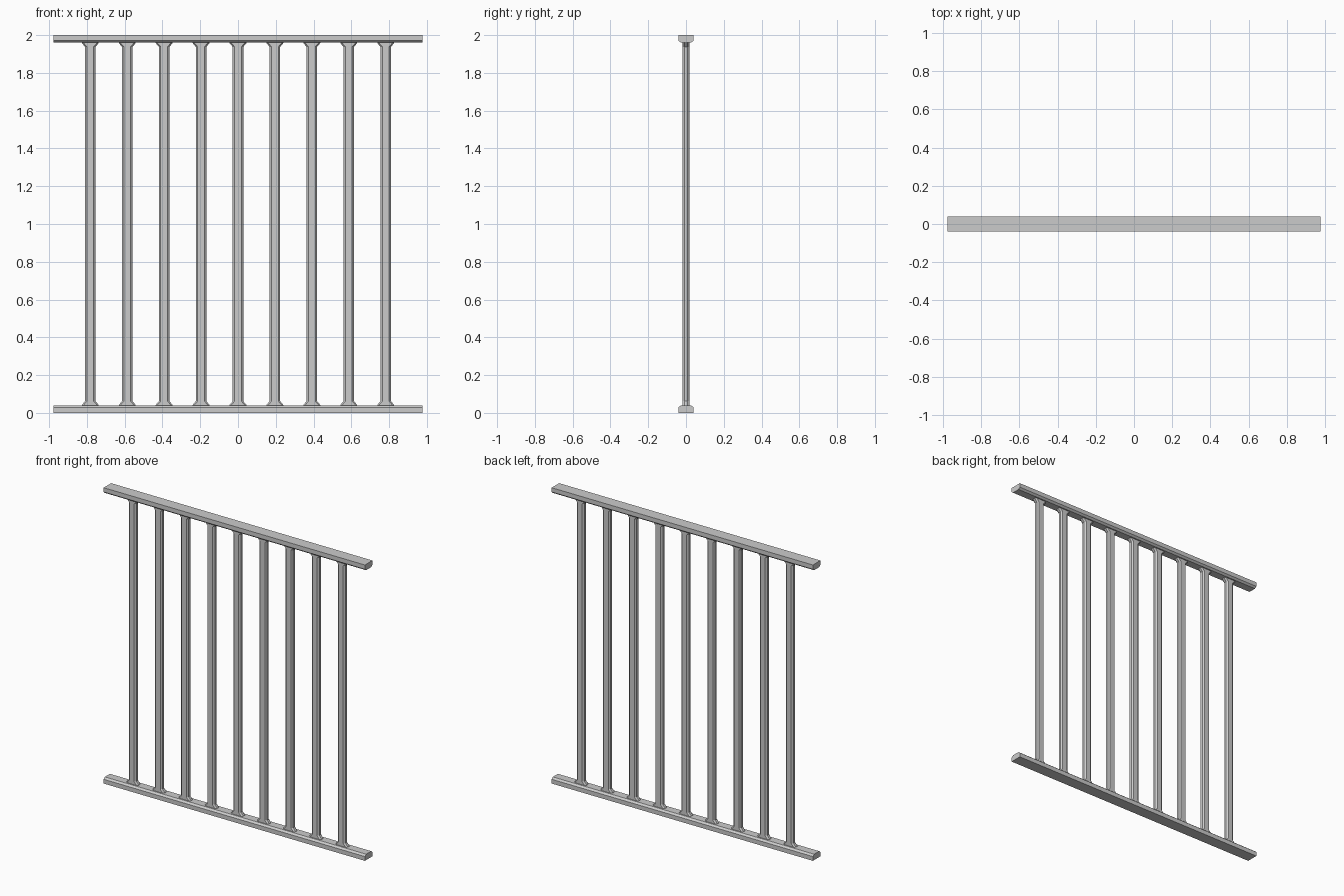
import bpy, bmesh

if "Cube" in bpy.data.objects:
    bpy.data.objects.remove(bpy.data.objects["Cube"])


def loft(name, rings):
    # Skin a list of equal-length rings and cap both ends
    bm = bmesh.new()
    vs = [[bm.verts.new(p) for p in r] for r in rings]
    n = len(vs[0])
    for a, b in zip(vs, vs[1:]):
        for i in range(n):
            j = (i + 1) % n
            bm.faces.new((a[i], a[j], b[j], b[i]))
    bm.faces.new(vs[0])
    bm.faces.new(vs[-1])
    bmesh.ops.recalc_face_normals(bm, faces=bm.faces)
    me = bpy.data.meshes.new(name)
    bm.to_mesh(me)
    bm.free()
    ob = bpy.data.objects.new(name, me)
    bpy.context.collection.objects.link(ob)
    return ob


# Rails: chamfered bars, the top one is the bottom one flipped
HALF = 0.977
profile = [(-0.04, 0), (0.04, 0), (0.04, 0.029), (0.027, 0.04),
           (-0.027, 0.04), (-0.04, 0.029)]


def rail(name, flip):
    sec = [(y, 2 - z if flip else z) for y, z in profile]
    loft(name, [[(x, y, z) for y, z in sec] for x in (-HALF, HALF)])


rail("bottom_rail", False)
rail("top_rail", True)


# Bars: chamfered flat section, flared sideways where they meet the rails
def section(hx, z, hy=0.0185, cx=0.010, cy=0.010):
    pts = [(hx, hy - cy), (hx - cx, hy)]
    pts += [(-x, y) for x, y in reversed(pts)]
    pts += [(-x, -y) for x, y in pts]
    return [(x, y, z) for x, y in pts]


levels = [(0.046, 0.036), (0.044, 0.043), (0.028, 0.062)]
levels += [(hx, 2 - z) for hx, z in reversed(levels)]
for i in range(9):
    bar = loft(f"bar_{i + 1}", [section(hx, z) for hx, z in levels])
    bar.location.x = (i - 4) * 0.1955
